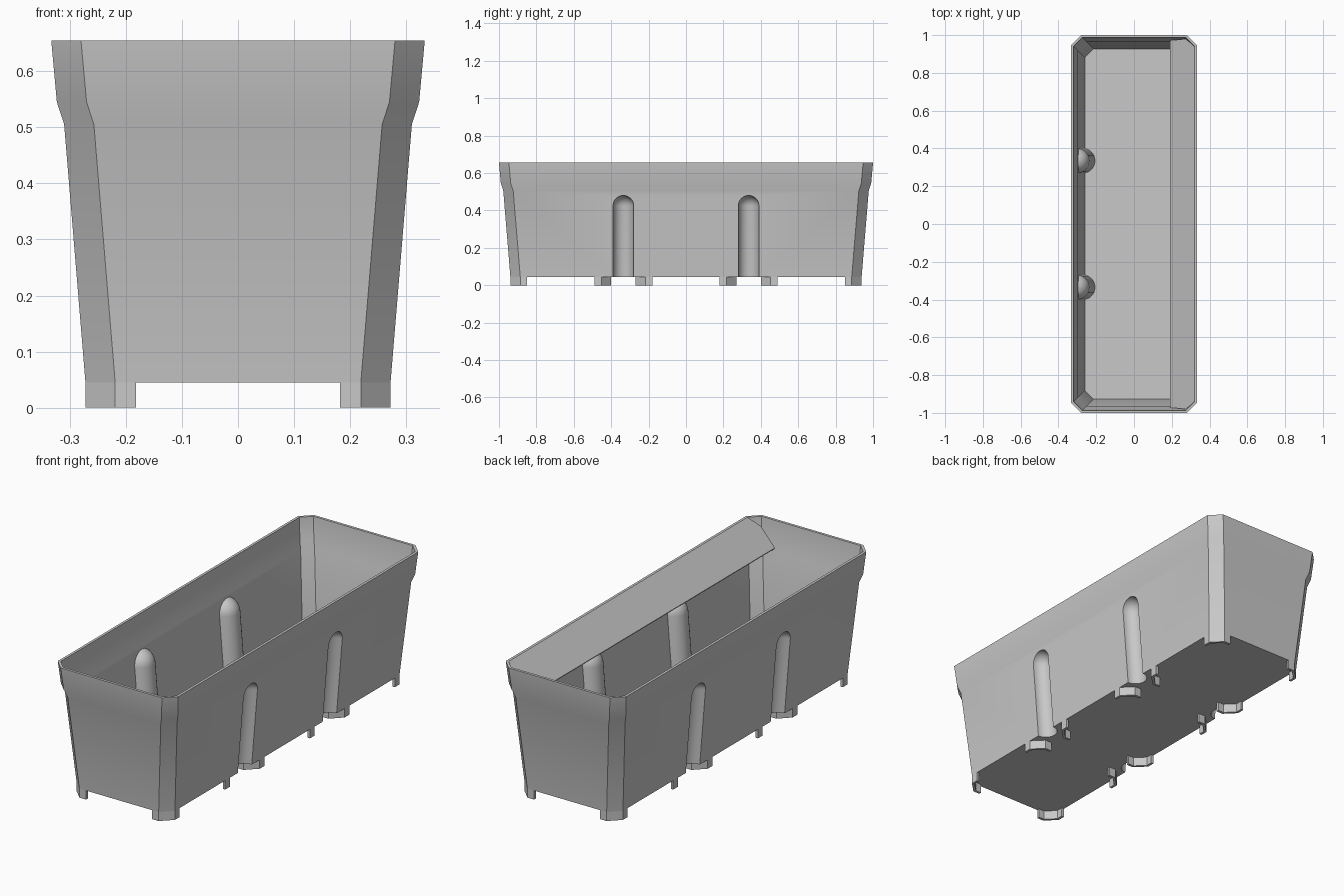
import bpy
import bmesh
from math import cos, sin, pi, radians

cube = bpy.data.objects.get("Cube")
if cube:
    bpy.data.objects.remove(cube, do_unlink=True)

GREY = (0.58, 0.58, 0.58, 1)
mat = bpy.data.materials.new("grey_plastic")
mat.use_nodes = True
mat.diffuse_color = GREY
mat.node_tree.nodes["Principled BSDF"].inputs["Base Color"].default_value = GREY

WALL = 0.013         # wall thickness
CHAMFER = 0.053      # corner cut
EXTRA = 0.667        # how much longer the half length is than the half width
BASE, RIM = 0.045, 0.655
LEAN = 0.082         # wall slope
PROFILE = [(0.272, BASE), (0.31, 0.505), (0.323, 0.545), (0.333, RIM)]
GROOVE_Y = 0.335


def loft(name, rings):
    """Skin a stack of closed rings and cap both ends."""
    bm = bmesh.new()
    loops = [[bm.verts.new(p) for p in ring] for ring in rings]
    n = len(loops[0])
    for low, high in zip(loops, loops[1:]):
        for i in range(n):
            j = (i + 1) % n
            bm.faces.new((low[i], low[j], high[j], high[i]))
    bm.faces.new(loops[0][::-1])
    bm.faces.new(loops[-1])
    bmesh.ops.recalc_face_normals(bm, faces=bm.faces)
    mesh = bpy.data.meshes.new(name)
    bm.to_mesh(mesh)
    bm.free()
    mesh.materials.append(mat)
    obj = bpy.data.objects.new(name, mesh)
    bpy.context.collection.objects.link(obj)
    return obj


def activate(obj):
    bpy.ops.object.select_all(action='DESELECT')
    obj.select_set(True)
    bpy.context.view_layer.objects.active = obj


def cut(obj, cutter):
    """Subtract a cutter and discard it."""
    mod = obj.modifiers.new("cut", 'BOOLEAN')
    mod.operation, mod.solver, mod.object = 'DIFFERENCE', 'EXACT', cutter
    activate(obj)
    bpy.ops.object.modifier_apply(modifier=mod.name)
    bpy.data.objects.remove(cutter, do_unlink=True)


def box_ring(half, z, inset=0.0):
    """Rectangle with cut corners."""
    x, y = half - inset, half + EXTRA - inset
    c = CHAMFER - 0.586 * inset
    quarter = [(x, y - c), (x - c, y)]
    pts = quarter + [(-a, b) for a, b in quarter[::-1]]
    pts += [(-a, -b) for a, b in pts]
    return [(a, b, z) for a, b in pts]


def groove_form(side, y, radius):
    """Round-topped column leaning along the side wall."""
    profile = [(radius, -0.6)] + [
        (radius * cos(a * pi / 16), radius * sin(a * pi / 16)) for a in range(8)]
    profile.append((radius * 0.04, radius))
    rings = []
    for r, h in profile:
        rings.append([(side * (0.3035 + LEAN * h + r * cos(t * pi / 14)),
                       y + r * sin(t * pi / 14), 0.425 + h) for t in range(28)])
    return loft("groove_cutter", rings)


# Trough: solid shell, hollowed, with four grooves pressed into the long walls
trough = loft("trough", [box_ring(h, z) for h, z in PROFILE])
inner = [(0.2735, BASE + WALL)] + PROFILE[1:] + [(0.337, 0.7)]
cavity = loft("cavity_cutter", [box_ring(h, z, WALL) for h, z in inner])
spots = [(s, y) for s in (-1, 1) for y in (-GROOVE_Y, GROOVE_Y)]
for s, y in spots:
    cut(cavity, groove_form(s, y, 0.067))
cut(trough, cavity)
for s, y in spots:
    cut(trough, groove_form(s, y, 0.055))
activate(trough)
bpy.ops.object.shade_smooth_by_angle(angle=radians(30))

# Sloping plate along the inside of one long rim
half = [(0.19, 0.972), (0.275, 0.98), (0.32, 0.94)]
outline = half + [(x, -y) for x, y in half[::-1]]
loft("sloping_plate", [[(x, y, x + 0.335 - d) for x, y in outline]
                       for d in (0.004, 0)])


# Feet: bent strips at the trough corners and beside each groove
def foot(sx, corner_y, out):
    """Strip that runs around one cut corner; out is the outward y direction."""
    x, leg = 0.272, 0.09
    c = CHAMFER + 0.414 * WALL
    path = [(leg, 0), (CHAMFER, 0), (0, CHAMFER), (0, leg),
            (WALL, leg), (WALL, c), (c, WALL), (leg, WALL)]
    loft("foot", [[(sx * (x - a), corner_y - out * b, z) for a, b in path]
                  for z in (0, BASE)])


for sx in (-1, 1):
    for sy in (-1, 1):
        for y, out in ((0.939, 1), (0.4, -1), (0.27, 1)):
            foot(sx, sy * y, sy * out)
